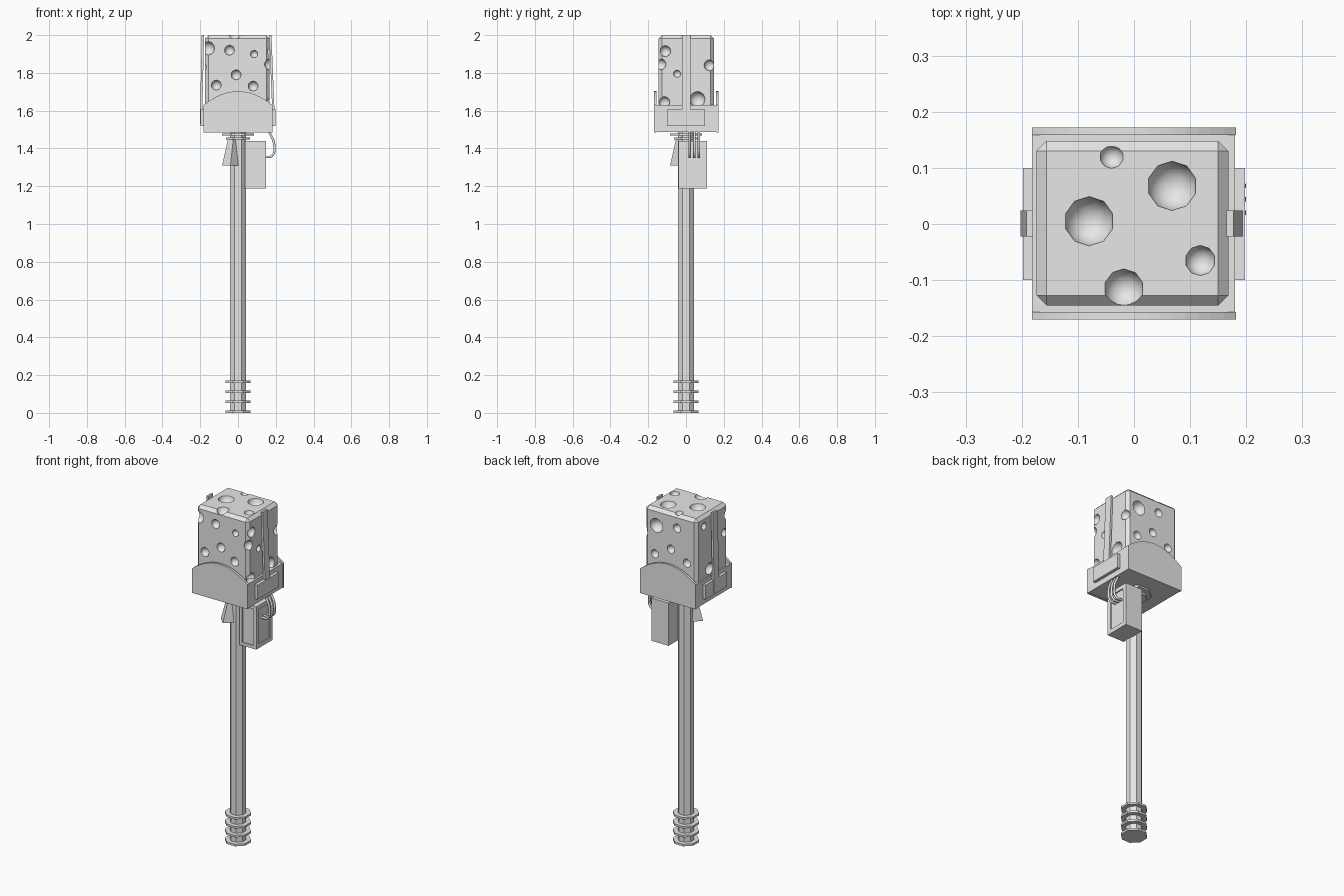
import bpy, bmesh
from math import pi
from mathutils import Matrix, Vector

if "Cube" in bpy.data.objects:
    bpy.data.objects.remove(bpy.data.objects["Cube"], do_unlink=True)

grey = bpy.data.materials.new("light_grey")
grey.use_nodes = True
grey.diffuse_color = (0.8, 0.8, 0.8, 1)
grey.node_tree.nodes["Principled BSDF"].inputs["Base Color"].default_value = (0.8, 0.8, 0.8, 1)


def finish(name, bm):
    bmesh.ops.recalc_face_normals(bm, faces=bm.faces)
    mesh = bpy.data.meshes.new(name)
    bm.to_mesh(mesh)
    bm.free()
    mesh.materials.append(grey)
    obj = bpy.data.objects.new(name, mesh)
    bpy.context.collection.objects.link(obj)
    return obj


def box_mesh(lo, hi):
    bm = bmesh.new()
    lo, hi = Vector(lo), Vector(hi)
    size = hi - lo
    bmesh.ops.create_cube(bm, size=1, matrix=Matrix.Translation((lo + hi) / 2) @ Matrix.Diagonal((*size, 1)))
    return bm


def box(name, lo, hi):
    return finish(name, box_mesh(lo, hi))


def prism(name, radius, z0, z1):
    """Upright octagonal disc or post with flat sides facing the axes."""
    bm = bmesh.new()
    place = Matrix.Translation((0, 0, (z0 + z1) / 2)) @ Matrix.Rotation(pi / 8, 4, "Z")
    bmesh.ops.create_cone(bm, cap_ends=True, segments=8, radius1=radius, radius2=radius,
                          depth=z1 - z0, matrix=place)
    return finish(name, bm)


def extrude(name, points, offset):
    """Solid made from a flat outline pushed along an offset."""
    bm = bmesh.new()
    face = bm.faces.new([bm.verts.new(p) for p in points])
    moved = bmesh.ops.extrude_face_region(bm, geom=[face])["geom"]
    bmesh.ops.translate(bm, vec=offset, verts=[v for v in moved if isinstance(v, bmesh.types.BMVert)])
    return finish(name, bm)


# Head block with chamfered edges
X0, X1, Y0, Y1, TOP = -0.174, 0.168, -0.145, 0.148, 2.0
bm = box_mesh((X0, Y0, 1.5), (X1, Y1, TOP))
bmesh.ops.bevel(bm, geom=bm.edges[:], offset=0.018, segments=1, affect="EDGES")
block = finish("head_block", bm)

# Round holes: two coordinates on each face, then the radius
holes = {
    "top": [(-.08, .005, .044), (.068, .068, .044), (-.04, .12, .021), (.118, -.065, .027), (-.018, -.115, .035)],
    "front": [(-.16, 1.93, .037), (-.045, 1.92, .027), (.085, 1.9, .02), (-.01, 1.79, .027),
              (-.115, 1.735, .027), (.08, 1.73, .027)],
    "back": [(.09, 1.9, .042), (-.045, 1.92, .025), (.1, 1.73, .025), (-.005, 1.785, .025), (-.11, 1.73, .025)],
    "plus": [(-.11, 1.915, .03), (-.135, 1.845, .03), (-.047, 1.795, .02), (.125, 1.84, .03),
             (.06, 1.66, .042), (-.115, 1.645, .03), (.005, 1.92, .02)],
    "minus": [(.08, 1.94, .022), (.03, 1.67, .035), (-.11, 1.83, .025)],
}
spot = {
    "top": lambda a, b: (a, b, TOP),
    "front": lambda a, b: (a, Y0, b),
    "back": lambda a, b: (a, Y1, b),
    "plus": lambda a, b: (X1, a, b),
    "minus": lambda a, b: (X0, a, b),
}
bm = bmesh.new()
for side, items in holes.items():
    for a, b, r in items:
        bmesh.ops.create_icosphere(bm, subdivisions=2, radius=r, matrix=Matrix.Translation(spot[side](a, b)))
for f in bm.faces:
    f.smooth = True
cutter = finish("hole_cutter", bm)
cutter.hide_render = True
mod = block.modifiers.new("holes", "BOOLEAN")
mod.operation, mod.solver, mod.object, mod.use_self = "DIFFERENCE", "EXACT", cutter, True
bpy.context.view_layer.objects.active = block
bpy.ops.object.modifier_apply(modifier=mod.name)
bpy.data.objects.remove(cutter, do_unlink=True)

# Cradle with arched front and back plates
box("cradle", (-.182, -.157, 1.487), (.18, .16, 1.63))
arc = [(i / 8, 1.63 + .073 * (1 - (i / 8) ** 2)) for i in range(-8, 9)]
for name, y in (("front_arch_plate", -.17), ("back_arch_plate", .159)):
    outline = [(-.182, y, 1.485)] + [(.182 * t, y, z) for t, z in arc] + [(.182, y, 1.485)]
    extrude(name, outline, (0, .013, 0))

# Side plates and leaning straps
box("right_side_plate", (-.198, -.1, 1.52), (-.18, .1, 1.605))
box("left_side_plate", (.178, -.1, 1.52), (.198, .1, 1.605))
for name, low, high in (("right_strap", -.202, -.192), ("left_strap", .184, .165)):
    outline = [(low, -.022, 1.53), (low + .012, -.022, 1.53), (high + .012, -.022, 2), (high, -.022, 2)]
    extrude(name, outline, (0, .046, 0))

# Handle, grip rings and neck collars
prism("handle", .045, 0, 1.487)
for i in range(4):
    prism(f"grip_ring_{i + 1}", .072, .053 * i, .053 * i + .012)
prism("lower_collar", .07, 1.447, 1.459)
prism("upper_collar", .093, 1.468, 1.478)

# Flared trigger wedge set on the diagonal
bm = box_mesh((0, -.5, 1.31), (1, .5, 1.45))
for v in bm.verts:
    low = v.co.z < 1.4
    v.co.x *= .088 if low else .055
    v.co.y *= .062 if low else .04
bmesh.ops.rotate(bm, verts=bm.verts, matrix=Matrix.Rotation(-.75 * pi, 3, "Z"))
finish("trigger_wedge", bm)

# Power box with recessed panels on its front and outer side
bm = box_mesh((.037, -.04, 1.187), (.148, .11, 1.44))
for axis in ((0, -1, 0), (1, 0, 0)):
    bm.normal_update()
    face = max(bm.faces, key=lambda f: f.normal.dot(Vector(axis)) * f.calc_area())
    bmesh.ops.inset_individual(bm, faces=[face], thickness=.034 if axis[0] else .026)
    bmesh.ops.inset_individual(bm, faces=[face], thickness=.001, depth=-.006)
finish("power_box", bm)

# Three cables from the cradle to the power box
for i, y in enumerate((.02, .044, .068)):
    curve = bpy.data.curves.new(f"cable_{i + 1}", "CURVE")
    curve.dimensions = "3D"
    curve.bevel_depth, curve.bevel_resolution, curve.resolution_u = .007, 1, 4
    line = curve.splines.new("BEZIER")
    path = [(.165, 1.49), (.192, 1.42), (.18, 1.36), (.14, 1.355)]
    line.bezier_points.add(len(path) - 1)
    for point, (x, z) in zip(line.bezier_points, path):
        point.co = (x, y, z)
        point.handle_left_type = point.handle_right_type = "AUTO"
    curve.materials.append(grey)
    bpy.context.collection.objects.link(bpy.data.objects.new(f"cable_{i + 1}", curve))
